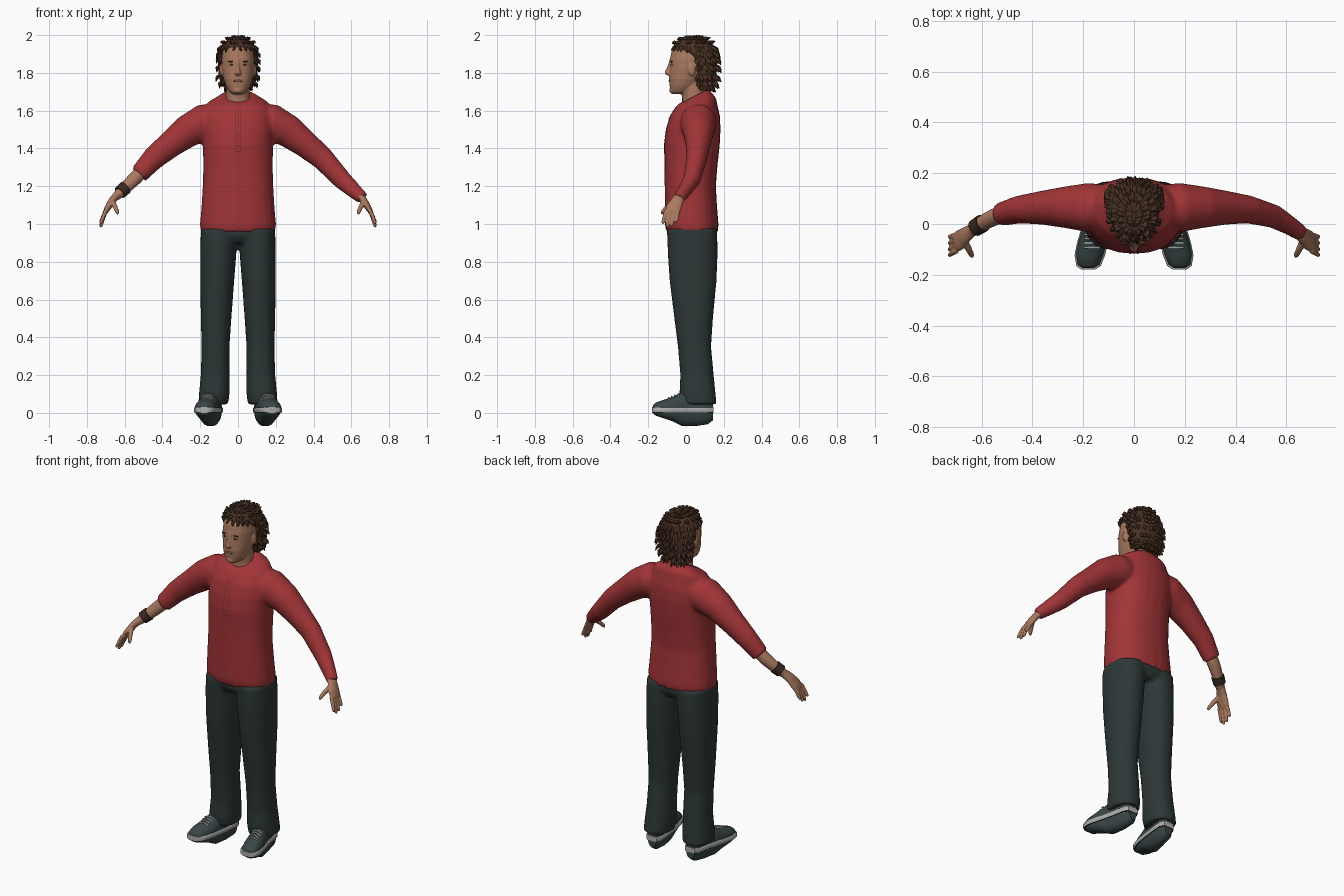
import bpy, bmesh, math, random
from mathutils import Vector

random.seed(4)
cube = bpy.data.objects.get("Cube")
if cube:
    bpy.data.objects.remove(cube, do_unlink=True)


def material(name, r, g, b):
    m = bpy.data.materials.new(name)
    m.use_nodes = True
    m.diffuse_color = (r, g, b, 1)
    node = m.node_tree.nodes["Principled BSDF"]
    node.inputs["Base Color"].default_value = (r, g, b, 1)
    node.inputs["Roughness"].default_value = 0.9
    return m


SKIN = material("skin", .40, .19, .115)
LIPS = material("lips", .27, .10, .07)
RED = material("red knit", .36, .035, .038)
TRIM = material("dark red trim", .2, .02, .022)
CLOTH = material("dark trousers", .026, .038, .038)
HAIR = material("brown hair", .065, .03, .017)
LEATHER = material("dark leather", .04, .022, .015)
SHOE = material("shoe fabric", .042, .062, .062)
GREY = material("light grey", .42, .42, .42)
BLACK = material("black rubber", .008, .01, .012)


def ring(c, u, v, p=1, n=24):
    def power(t):
        return math.copysign(abs(t) ** p, t)
    angles = [2 * math.pi * i / n for i in range(n)]
    return [Vector(c) + Vector(u) * power(math.cos(a)) + Vector(v) * power(math.sin(a))
            for a in angles]


def loft(bm, rings):
    rows = [[bm.verts.new(p) for p in r] for r in rings]
    n = len(rows[0])
    for a, b in zip(rows, rows[1:]):
        for i in range(n):
            j = (i + 1) % n
            bm.faces.new((a[i], a[j], b[j], b[i]))
    bm.faces.new(rows[0])
    bm.faces.new(rows[-1])


def stack(bm, rows, p=1):
    """Horizontal sections: z, x from, x to, y front, y back, optional rise at the back."""
    loft(bm, [ring(((x0 + x1) / 2, (y0 + y1) / 2, z), ((x1 - x0) / 2, 0, 0),
                   (0, (y1 - y0) / 2, t[0] if t else 0), p)
              for z, x0, x1, y0, y1, *t in rows])


def centred(rows):
    return [(z, -w, w, *rest) for z, w, *rest in rows]


def tube(bm, rows, n=16):
    """Sections along a path: x, y, z, half width along y, half thickness."""
    pts = [Vector(r[:3]) for r in rows]
    rings = []
    for i, r in enumerate(rows):
        d = (pts[min(i + 1, len(pts) - 1)] - pts[max(i - 1, 0)]).normalized()
        side = Vector((0, 1, 0)) if abs(d.y) < .95 else Vector((1, 0, 0))
        u = (side - d * d.dot(side)).normalized()
        rings.append(ring(pts[i], u * r[3], d.cross(u) * r[-1], 1, n))
    loft(bm, rings)


def flip(rows):
    return [(-r[0], *r[1:]) for r in rows]


def blob(bm, c, size):
    made = bmesh.ops.create_uvsphere(bm, u_segments=16, v_segments=10, radius=1)["verts"]
    for v in made:
        v.co = Vector(c) + Vector([a * b for a, b in zip(v.co, size)])


def make(name, bm, *mats, mirror=False, voxel=0, subdiv=0, under=False):
    bmesh.ops.recalc_face_normals(bm, faces=bm.faces)
    if under:
        for f in bm.faces:
            f.material_index = 1 if f.normal.z < -.7 else 0
    me = bpy.data.meshes.new(name)
    bm.to_mesh(me)
    bm.free()
    for m in mats:
        me.materials.append(m)
    me.shade_smooth()
    me.set_sharp_from_angle(angle=.9)
    ob = bpy.data.objects.new(name, me)
    bpy.context.scene.collection.objects.link(ob)
    if mirror:
        ob.modifiers.new("mirror", "MIRROR").use_mirror_merge = False
    if voxel:
        rm = ob.modifiers.new("merge", "REMESH")
        rm.mode, rm.voxel_size, rm.use_smooth_shade = "VOXEL", voxel, True
        sm = ob.modifiers.new("soften", "SMOOTH")
        sm.factor, sm.iterations = .5, 5
    if subdiv:
        ob.modifiers.new("round", "SUBSURF").levels = subdiv
    return ob


# Shirt: torso, one long sleeve and one pushed-up sleeve
bm = bmesh.new()
stack(bm, centred([
    (.96, .198, -.106, .17), (1.0, .201, -.112, .172), (1.1, .193, -.113, .164),
    (1.2, .187, -.113, .158), (1.3, .184, -.114, .166), (1.42, .186, -.117, .179),
    (1.5, .19, -.107, .183), (1.57, .187, -.087, .18), (1.645, .155, -.055, .158, .025),
    (1.676, .088, -.036, .118, .038)]), .88)
arm = [(.06, .06, 1.56, .085, .085), (.18, .065, 1.535, .097, .1), (.27, .066, 1.49, .082, .086),
       (.36, .064, 1.42, .067, .071), (.45, .057, 1.345, .055, .061)]
tube(bm, arm + [(.55, .03, 1.235, .046, .051), (.61, -.005, 1.18, .037, .042),
                (.66, -.038, 1.136, .031, .033)], 24)
tube(bm, flip(arm + [(.525, .038, 1.262, .046, .05)]), 24)
shirt = make("shirt", bm, RED, voxel=.01)

# Collar band
bm = bmesh.new()
stack(bm, centred([(1.66, .09, -.04, .12, .038), (1.674, .083, -.034, .115, .038)]))
make("collar", bm, TRIM)

# Button placket seams and buttons laid on the chest
bm = bmesh.new()


def strip(x0, x1, z0, z1, steps):
    zs = [z0 + (z1 - z0) * i / steps for i in range(steps + 1)]
    rows = [[bm.verts.new((x, -.14, z)) for x in (x0, x1)] for z in zs]
    for a, b in zip(rows, rows[1:]):
        bm.faces.new((a[0], a[1], b[1], b[0]))


for x in (-.017, .014):
    strip(x, x + .003, 1.385, 1.61, 14)
strip(-.017, .017, 1.382, 1.387, 1)
for k in range(4):
    strip(-.004, .004, 1.41 + k * .055, 1.418 + k * .055, 1)
wrap = make("placket", bm, TRIM).modifiers.new("wrap", "SHRINKWRAP")
wrap.target, wrap.wrap_method, wrap.wrap_mode = shirt, "PROJECT", "ABOVE_SURFACE"
wrap.use_project_y, wrap.offset = True, .002

# Trousers: hips and two legs
bm = bmesh.new()
stack(bm, centred([(.9, .17, -.075, .145), (.94, .192, -.1, .165), (1.0, .192, -.1, .162)]), .88)
leg = [(.97, .0, .197, -.1, .165), (.85, .008, .2, -.097, .168), (.7, .02, .2, -.087, .162),
       (.5, .035, .197, -.062, .143), (.35, .045, .193, -.043, .133), (.2, .045, .197, -.03, .147),
       (.1, .045, .207, -.035, .157), (.045, .052, .21, -.028, .162)]
stack(bm, leg, .9)
stack(bm, [(z, -b, -a, *rest) for z, a, b, *rest in leg], .9)
make("trousers", bm, CLOTH, voxel=.01)

# Shoes: upper, sole and laces
last = [(-.174, .18, .022, .042), (-.16, .179, .043, .055), (-.12, .174, .055, .068),
        (-.07, .163, .056, .085), (-.02, .151, .052, .11), (.05, .138, .048, .11),
        (.115, .13, .045, .1), (.142, .128, .028, .08)]
bm = bmesh.new()
loft(bm, [ring((x, y, .02), (w, 0, 0), (0, 0, h - .02), .85) for y, x, w, h in last])
make("shoe_upper", bm, SHOE, mirror=True)
bm = bmesh.new()
loft(bm, [ring((x, y * 1.03, .015), (w + .005, 0, 0), (0, 0, .015), .25) for y, x, w, h in last])
make("shoe_sole", bm, GREY, BLACK, mirror=True, under=True)
bm = bmesh.new()
for k in range(4):
    y, z = -.092 + k * .017, .08 + k * .0065
    tube(bm, [(x, y, z - .01 * abs(x - .163) / .03, .0045) for x in (.133, .15, .163, .176, .193)], 8)
make("shoe_laces", bm, GREY, mirror=True)

# Hands
bm = bmesh.new()
tube(bm, [(.635, -.022, 1.158, .025, .022), (.665, -.045, 1.125, .033, .02),
          (.69, -.066, 1.085, .042, .017), (.704, -.073, 1.06, .038, .012)])
for y, spread, tip in ((-.105, -.122, 1.0), (-.084, -.1, .982), (-.063, -.075, .987), (-.043, -.05, 1.008)):
    tube(bm, [(.697, y, 1.075, .011), (.713, (y + spread) / 2, (1.07 + tip) / 2 + .005, .0105),
              (.725, spread, tip + .008, .009), (.729, spread, tip, .005)], 10)
tube(bm, [(.668, -.062, 1.12, .015), (.65, -.1, 1.09, .013), (.639, -.122, 1.065, .011),
          (.635, -.129, 1.052, .006)], 10)
make("hands", bm, SKIN, mirror=True, voxel=.004)

# Bare forearm and its wristband
bm = bmesh.new()
tube(bm, flip([(.48, .05, 1.31, .037, .039), (.55, .03, 1.235, .035, .038),
               (.61, -.005, 1.18, .029, .031), (.66, -.042, 1.13, .026, .022)]))
make("bare_forearm", bm, SKIN, subdiv=1)
bm = bmesh.new()
tube(bm, flip([(.596, .003, 1.193, .036, .037), (.626, -.016, 1.166, .034, .035)]), 20)
make("wristband", bm, LEATHER)

# Head: neck, skull, nose, chin and ears
bm = bmesh.new()
stack(bm, centred([(1.6, .075, -.02, .11), (1.67, .064, -.02, .105), (1.76, .06, -.03, .1)]))
stack(bm, centred([
    (1.688, .024, -.074, -.02), (1.7, .045, -.082, .02), (1.73, .064, -.087, .06),
    (1.77, .078, -.09, .1), (1.82, .086, -.086, .125), (1.87, .088, -.085, .135),
    (1.92, .082, -.076, .13), (1.955, .06, -.05, .1), (1.972, .03, -.01, .07)]), .92)
stack(bm, centred([(1.787, .014, -.1, -.06), (1.797, .018, -.116, -.06), (1.815, .012, -.109, -.06),
                   (1.845, .008, -.095, -.06), (1.875, .011, -.087, -.06)]))
blob(bm, (0, -.07, 1.706), (.026, .02, .016))
for s in (-1, 1):
    blob(bm, (s * .088, .03, 1.815), (.011, .02, .032))
make("head", bm, SKIN, voxel=.005)

# Face details
bm = bmesh.new()
blob(bm, (0, -.086, 1.757), (.025, .006, .0065))
make("lips", bm, LIPS)
for name, mat, c, size in (("eyes", GREY, (.034, -.074, 1.843), (.013, .006, .005)),
                           ("irises", BLACK, (.034, -.078, 1.843), (.006, .004, .005)),
                           ("eyebrows", HAIR, (.035, -.076, 1.86), (.02, .006, .004))):
    bm = bmesh.new()
    blob(bm, c, size)
    make(name, bm, mat, mirror=True)

# Hair: swept-back mass with layered tufts
bm = bmesh.new()
mass = [(1.725, .062, .07, .132), (1.745, .092, .05, .15), (1.78, .101, .045, .16),
        (1.83, .105, .04, .165), (1.87, .105, .025, .166), (1.9, .103, -.01, .162),
        (1.93, .097, -.065, .153), (1.958, .08, -.062, .135), (1.978, .052, -.035, .105),
        (1.986, .02, .0, .07)]
stack(bm, centred(mass))
for z, w, y0, y1 in mass:
    for k in range(22):
        a = 2 * math.pi * (k + random.random()) / 22
        out = Vector((math.cos(a), math.sin(a), 0))
        p = Vector((w * out.x, (y0 + y1) / 2 + (y1 - y0) / 2 * out.y, z))
        if z < 1.92 and p.y < .05:
            continue
        fall = Vector((0, .012, -.03 if z < 1.95 else .0))
        tip = p + out * random.uniform(.008, .016) + fall * random.uniform(.5, 1)
        tip.z = min(tip.z + (.01 if z > 1.95 else 0), 2)
        root = p - out * .012 - fall * .4
        mid = (root + tip) / 2 + out * .008
        tube(bm, [(*root, .009), (*mid, .011, .009), (*tip, .002)], 6)
make("hair", bm, HAIR)
